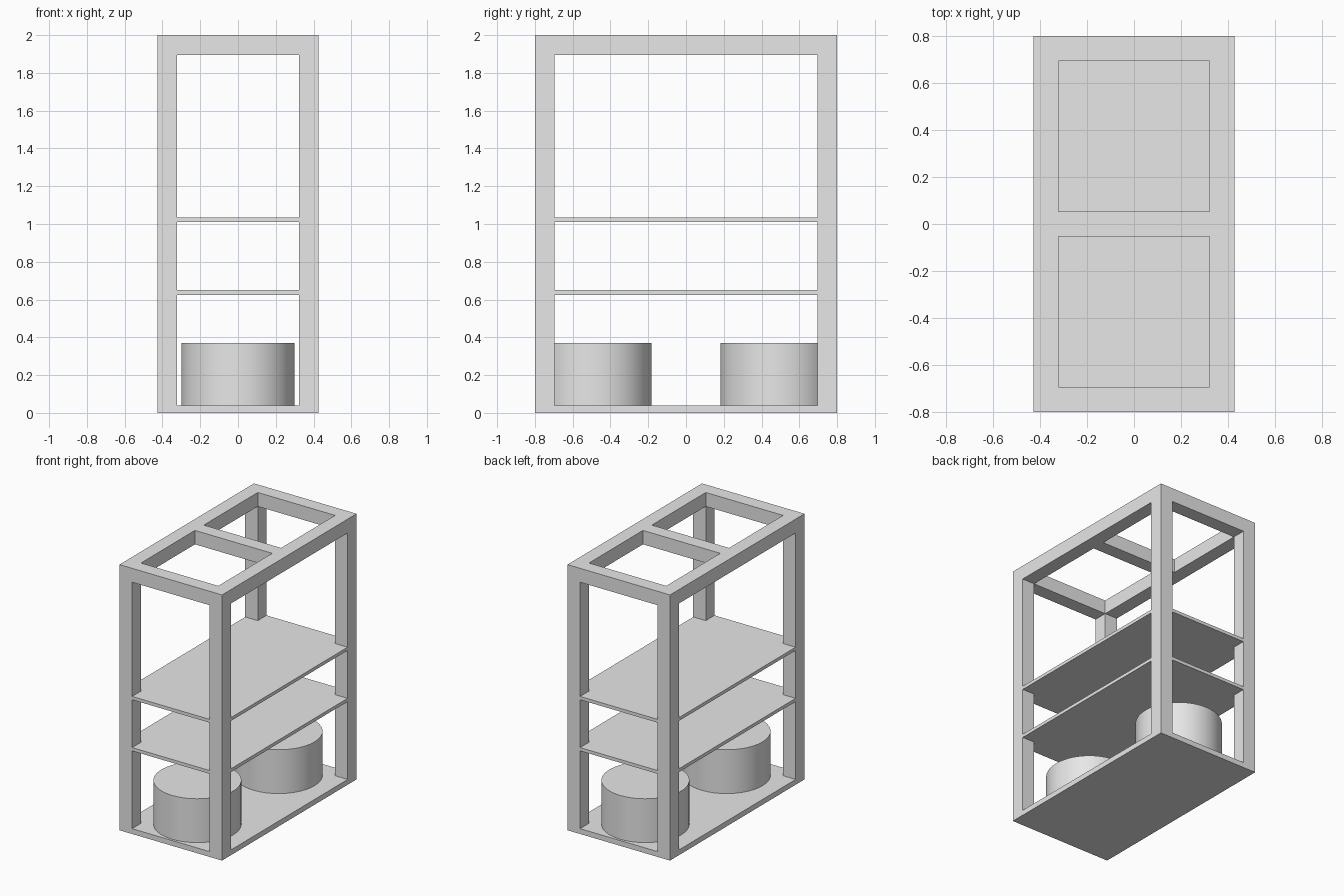
import bpy
import bmesh

if "Cube" in bpy.data.objects:
    bpy.data.objects.remove(bpy.data.objects["Cube"], do_unlink=True)

# Overall dimensions
HALF_X, HALF_Y, HEIGHT = 0.427, 0.8, 2.0
BAR = 0.105
BASE_TOP = 0.04
RAIL_BOTTOM = HEIGHT - BAR

grey = bpy.data.materials.new("light_grey")
grey.use_nodes = True
colour = (0.8, 0.8, 0.8, 1.0)
grey.diffuse_color = colour
grey.node_tree.nodes["Principled BSDF"].inputs["Base Color"].default_value = colour


def finish(name, bm):
    mesh = bpy.data.meshes.new(name)
    bm.to_mesh(mesh)
    bm.free()
    mesh.materials.append(grey)
    obj = bpy.data.objects.new(name, mesh)
    bpy.context.collection.objects.link(obj)
    return obj


def box(name, low, high):
    bm = bmesh.new()
    bmesh.ops.create_cube(bm, size=1)
    for v in bm.verts:
        v.co = [h if c > 0 else l for c, l, h in zip(v.co, low, high)]
    return finish(name, bm)


def drum(name, y, radius, bottom, top):
    bm = bmesh.new()
    bmesh.ops.create_cone(bm, cap_ends=True, segments=64, radius1=radius,
                          radius2=radius, depth=top - bottom)
    bmesh.ops.translate(bm, verts=bm.verts, vec=(0, y, (top + bottom) / 2))
    obj = finish(name, bm)
    for other in bpy.context.selected_objects:
        other.select_set(False)
    obj.select_set(True)
    bpy.context.view_layer.objects.active = obj
    bpy.ops.object.shade_smooth_by_angle()


# Base plate
box("base_plate", (-HALF_X, -HALF_Y, 0), (HALF_X, HALF_Y, BASE_TOP))

# Corner posts and long top rails
for side, sx in (("right", -1), ("left", 1)):
    x0, x1 = sorted((sx * HALF_X, sx * (HALF_X - BAR)))
    for end, sy in (("front", -1), ("back", 1)):
        y0, y1 = sorted((sy * HALF_Y, sy * (HALF_Y - BAR)))
        box(f"{end}_{side}_post", (x0, y0, BASE_TOP), (x1, y1, RAIL_BOTTOM))
    box(f"{side}_top_rail", (x0, -HALF_Y, RAIL_BOTTOM), (x1, HALF_Y, HEIGHT))

# Cross rails of the top frame
inner_x = HALF_X - BAR
for name, y in (("front", BAR / 2 - HALF_Y), ("middle", 0), ("back", HALF_Y - BAR / 2)):
    box(f"{name}_cross_rail", (-inner_x, y - BAR / 2, RAIL_BOTTOM),
        (inner_x, y + BAR / 2, HEIGHT))

# Shelves, just inside the outer faces of the posts
lip = 0.001
for name, bottom in (("lower_shelf", 0.625), ("upper_shelf", 1.01)):
    box(name, (lip - HALF_X, lip - HALF_Y, bottom),
        (HALF_X - lip, HALF_Y - lip, bottom + 0.025))

# Drums standing on the base
for end, y in (("front", -0.483), ("back", 0.483)):
    drum(f"{end}_drum", y, 0.3, BASE_TOP, 0.37)
